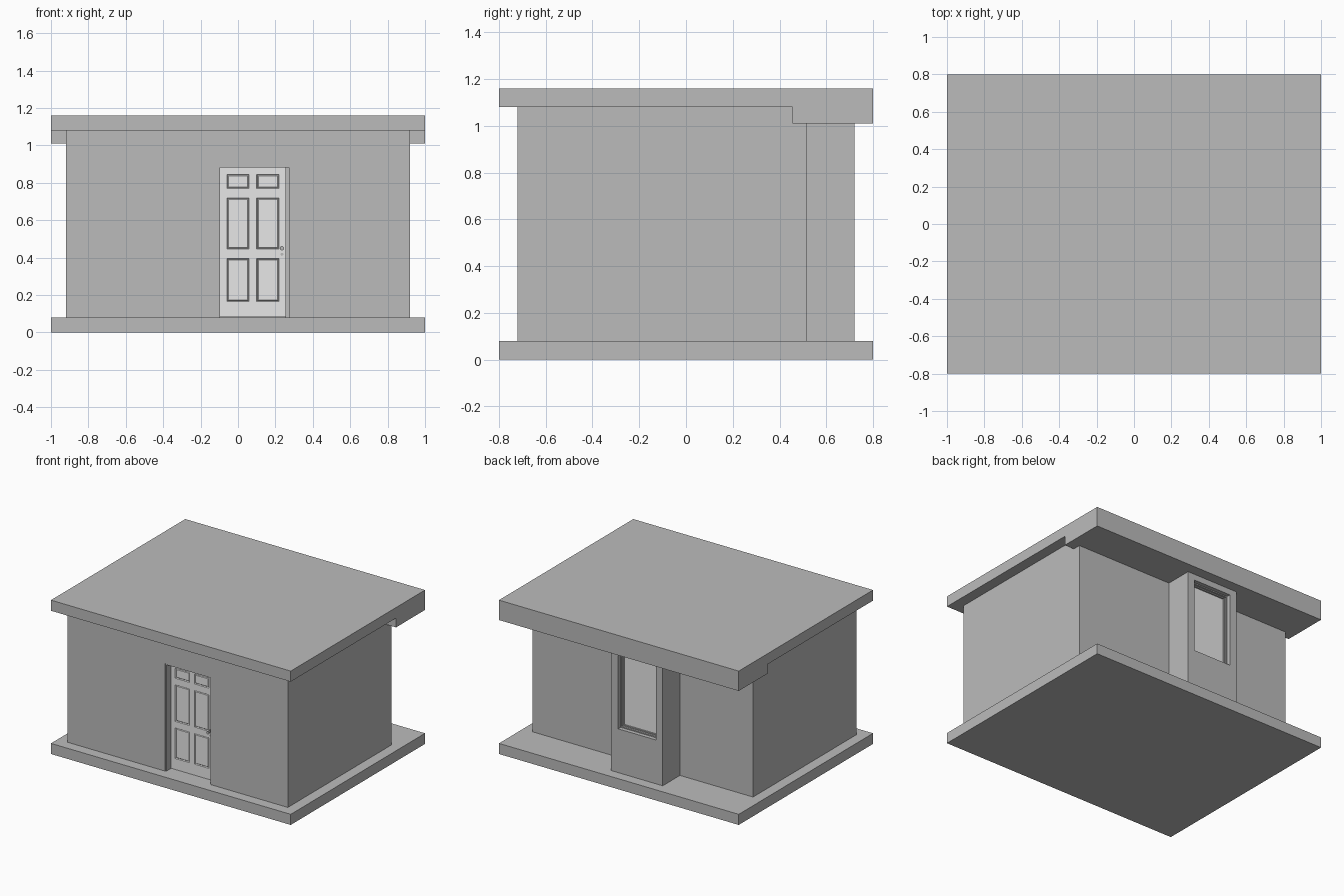
import bpy, bmesh, math
from mathutils import Matrix, Vector

cube = bpy.data.objects.get("Cube")
if cube:
    bpy.data.objects.remove(cube, do_unlink=True)


def material(name, value):
    mat = bpy.data.materials.new(name)
    mat.use_nodes = True
    colour = (value, value, value, 1)
    mat.diffuse_color = colour
    mat.node_tree.nodes["Principled BSDF"].inputs["Base Color"].default_value = colour
    return mat


GREY = material("mid grey", 0.5)
PALE = material("pale grey", 0.8)


def finish(name, bm, mat):
    bmesh.ops.recalc_face_normals(bm, faces=bm.faces)
    mesh = bpy.data.meshes.new(name)
    bm.to_mesh(mesh)
    bm.free()
    mesh.materials.append(mat)
    obj = bpy.data.objects.new(name, mesh)
    bpy.context.collection.objects.link(obj)
    return obj


def prism(name, profile, offset, mat):
    """Extrude a closed outline of 3D points along an offset."""
    bm = bmesh.new()
    face = bm.faces.new([bm.verts.new(p) for p in profile])
    new = bmesh.ops.extrude_face_region(bm, geom=[face])["geom"]
    bmesh.ops.translate(bm, vec=Vector(offset),
                        verts=[v for v in new if isinstance(v, bmesh.types.BMVert)])
    return finish(name, bm, mat)


def box(name, x, y, z, mat):
    outline = [(x[0], y[0], z[0]), (x[1], y[0], z[0]), (x[1], y[1], z[0]), (x[0], y[1], z[0])]
    return prism(name, outline, (0, 0, z[1] - z[0]), mat)


def frame(name, x, y, z, w, mat, sill=True):
    """Rectangular frame of width w inside the given opening."""
    box(name + "_left", (x[1] - w, x[1]), y, z, mat)
    box(name + "_right", (x[0], x[0] + w), y, z, mat)
    inner = (x[0] + w, x[1] - w)
    box(name + "_head", inner, y, (z[1] - w, z[1]), mat)
    if sill:
        box(name + "_sill", inner, y, (z[0], z[0] + w), mat)


def disc(name, x, y, z, radius, depth, mat, front_radius=None):
    bm = bmesh.new()
    bmesh.ops.create_cone(bm, cap_ends=True, segments=16, radius1=radius,
                          radius2=front_radius or radius, depth=depth,
                          matrix=Matrix.Translation((x, y, z)) @ Matrix.Rotation(math.pi / 2, 4, "X"))
    return finish(name, bm, mat)


# Base slab and stepped roof
FLOOR = 0.08
box("base_slab", (-1, 1), (-0.8, 0.8), (0, FLOOR), GREY)
roof = [(-0.8, 1.08), (0.455, 1.08), (0.455, 1.01), (0.8, 1.01), (0.8, 1.16), (-0.8, 1.16)]
prism("roof", [(-1, y, z) for y, z in roof], (2, 0, 0), GREY)

# Walls with a projecting bay at the back
plan = [(-0.92, -0.72), (0.92, -0.72), (0.92, 0.515), (0.12, 0.515),
        (0.12, 0.72), (-0.31, 0.72), (-0.31, 0.515), (-0.92, 0.515)]
walls = prism("walls", [(x, y, FLOOR) for x, y in plan], (0, 0, 1.02), GREY)

# Door and window recesses
door_x, door_z = (-0.105, 0.28), (FLOOR, 0.89)
win_x, win_z = (-0.253, 0.062), (0.41, 0.965)
for name, x, y, z in (("door_cutter", door_x, (-0.8, -0.64), (0.02, door_z[1])),
                      ("window_cutter", win_x, (0.655, 0.8), win_z)):
    cutter = box(name, x, y, z, GREY)
    cutter.hide_render = True
    mod = walls.modifiers.new(name, "BOOLEAN")
    mod.operation = "DIFFERENCE"
    mod.solver = "EXACT"
    mod.object = cutter
    bpy.context.view_layer.objects.active = walls
    bpy.ops.object.modifier_apply(modifier=name)
    bpy.data.objects.remove(cutter, do_unlink=True)

# Door frame
frame("door_frame", door_x, (-0.715, -0.64), door_z, 0.008, GREY, sill=False)
box("door_stop", (0.255, 0.272), (-0.69, -0.64), (FLOOR, 0.882), GREY)

# Six panel door: a grid whose panel cells are moulded inwards
xs = [-0.097, -0.06, 0.06, 0.1, 0.22, 0.255]
zs = [0.082, 0.165, 0.395, 0.445, 0.72, 0.77, 0.845, 0.882]
bm = bmesh.new()
grid = [[bm.verts.new((x, -0.662, z)) for x in xs] for z in zs]
panels = []
for j in range(len(zs) - 1):
    for i in range(len(xs) - 1):
        f = bm.faces.new((grid[j][i], grid[j][i + 1], grid[j + 1][i + 1], grid[j + 1][i]))
        if i % 2 and j % 2:
            panels.append(f)
bm.normal_update()
bmesh.ops.inset_individual(bm, faces=panels, thickness=0.006, depth=-0.007)
bmesh.ops.inset_individual(bm, faces=panels, thickness=0.006, depth=0.004)
border = [e for e in bm.edges if e.is_boundary]
new = bmesh.ops.extrude_edge_only(bm, edges=border)["geom"]
bmesh.ops.translate(bm, vec=(0, 0.02, 0), verts=[v for v in new if isinstance(v, bmesh.types.BMVert)])
finish("door", bm, PALE)

# Door knob and lock
disc("knob_plate", 0.235, -0.665, 0.45, 0.012, 0.006, GREY)
disc("knob_stem", 0.235, -0.675, 0.45, 0.005, 0.02, GREY)
disc("knob", 0.235, -0.69, 0.45, 0.008, 0.014, GREY, 0.011)
disc("lock", 0.235, -0.665, 0.418, 0.008, 0.006, GREY)

# Window frame, sash and pane
frame("window_frame", win_x, (0.655, 0.69), win_z, 0.008, GREY)
sash_x = (win_x[0] + 0.008, win_x[1] - 0.008)
sash_z = (win_z[0] + 0.008, win_z[1] - 0.008)
frame("window_sash", sash_x, (0.655, 0.675), sash_z, 0.008, GREY)
box("window_pane", sash_x, (0.655, 0.664), sash_z, PALE)
